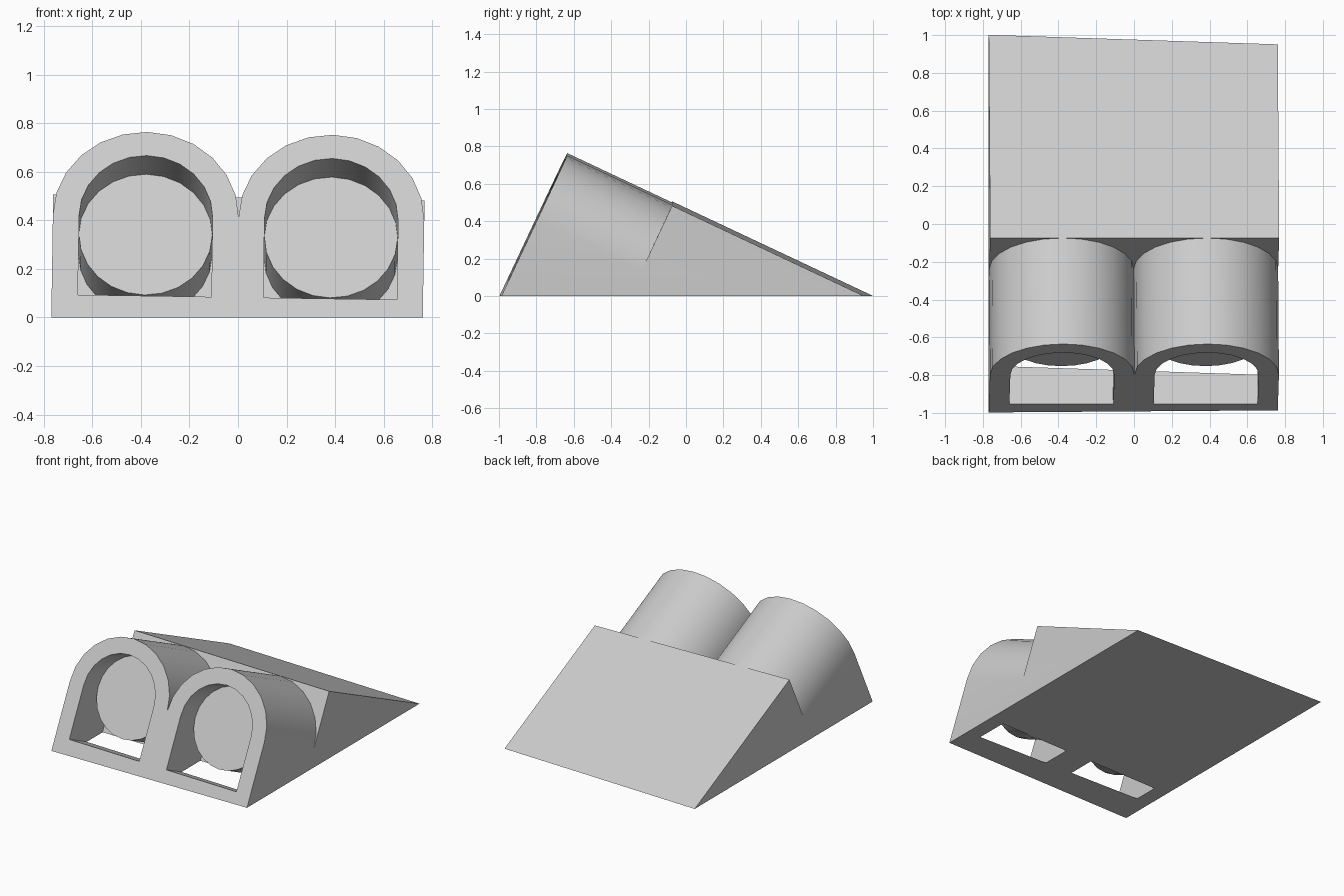
import bpy, bmesh
from math import sin, cos, pi, radians
from mathutils import Matrix

old = bpy.data.objects.get("Cube")
if old:
    bpy.data.objects.remove(old, do_unlink=True)

LEAN = radians(25.2)              # backward lean of the front face
HALF = 0.765                      # half width
TOP = 0.838                       # crown height along the leaning face
OUTER, INNER = HALF / 2, 0.275    # barrel and pocket radii
SPRING = TOP - OUTER              # height of the arch centres
CENTRE = 0.382                    # pocket centre distance from the middle
BARREL_DEPTH, POCKET_DEPTH, INSERT_DEPTH = 0.62, 0.38, 0.18
STEPS = 12                        # facets per half circle

# Leaned frame: x across, y into the body, z up the front face
FRAME = (Matrix.Translation((-0.004, -0.992, 0)) @ Matrix.Rotation(0.0155, 4, "Y")
         @ Matrix.Rotation(-LEAN, 4, "X"))

grey = bpy.data.materials.new("light_grey")
grey.use_nodes = True
grey.diffuse_color = (0.6, 0.6, 0.6, 1)
grey.node_tree.nodes["Principled BSDF"].inputs["Base Color"].default_value = (0.6, 0.6, 0.6, 1)


def arc(cx, radius, sweep=pi):
    """Points anticlockwise from the right-hand side of a circle."""
    count = round(STEPS * sweep / pi)
    return [(cx + radius * cos(sweep * i / count), SPRING + radius * sin(sweep * i / count))
            for i in range(count + 1)]


def prism(name, outline, near, far):
    """Extrude an outline from one depth to another."""
    bm = bmesh.new()
    face = bm.faces.new([bm.verts.new((x, near, z)) for x, z in outline])
    side = bmesh.ops.extrude_face_region(bm, geom=[face])
    moved = [g for g in side["geom"] if isinstance(g, bmesh.types.BMVert)]
    bmesh.ops.translate(bm, verts=moved, vec=(0, far - near, 0))
    bmesh.ops.recalc_face_normals(bm, faces=bm.faces)
    mesh = bpy.data.meshes.new(name)
    bm.to_mesh(mesh)
    bm.free()
    mesh.materials.append(grey)
    obj = bpy.data.objects.new(name, mesh)
    bpy.context.collection.objects.link(obj)
    return obj


def combine(obj, other, operation, keep=False):
    """Apply a boolean and drop the helper."""
    bpy.context.view_layer.objects.active = obj
    mod = obj.modifiers.new("combine", "BOOLEAN")
    mod.operation, mod.object, mod.solver = operation, other, "EXACT"
    bpy.ops.object.modifier_apply(modifier=mod.name)
    if not keep:
        bpy.data.objects.remove(other, do_unlink=True)


# Twin barrels: two joined arches extruded backwards
barrels = arc(OUTER, OUTER) + arc(-OUTER, OUTER)[1:] + [(-HALF, -0.2), (HALF, -0.2)]
body = prism("wedge_body", barrels, 0, BARREL_DEPTH)

# Full-width ramp behind the barrels
ramp = prism("ramp", [(HALF, -0.2), (HALF, TOP), (-HALF, TOP), (-HALF, -0.2)], BARREL_DEPTH, 2.2)
combine(body, ramp, "UNION")

# Arched pockets, each with a recessed round insert
parts = [body]
for side, sign in (("left", 1), ("right", -1)):
    cx = sign * CENTRE
    slot = arc(cx, INNER) + [(cx - INNER, 0.092), (cx + INNER, 0.092)]
    combine(body, prism("pocket", slot, -0.1, POCKET_DEPTH), "DIFFERENCE")
    parts.append(prism("round_insert_" + side, arc(cx, INNER, 2 * pi)[:-1],
                       INSERT_DEPTH, POCKET_DEPTH))

# Lean everything back and slice it flat at the ground
ground = prism("ground_cutter", [(-2, -3), (2, -3), (2, 0), (-2, 0)], -3, 3)
ground.hide_render = True
for part in parts:
    part.data.transform(FRAME)
    combine(part, ground, "DIFFERENCE", keep=True)
bpy.data.objects.remove(ground, do_unlink=True)

# Smooth the round walls, keep the corners sharp
bpy.ops.object.select_all(action="DESELECT")
for part in parts:
    part.select_set(True)
bpy.context.view_layer.objects.active = body
bpy.ops.object.shade_smooth_by_angle(angle=radians(30))
